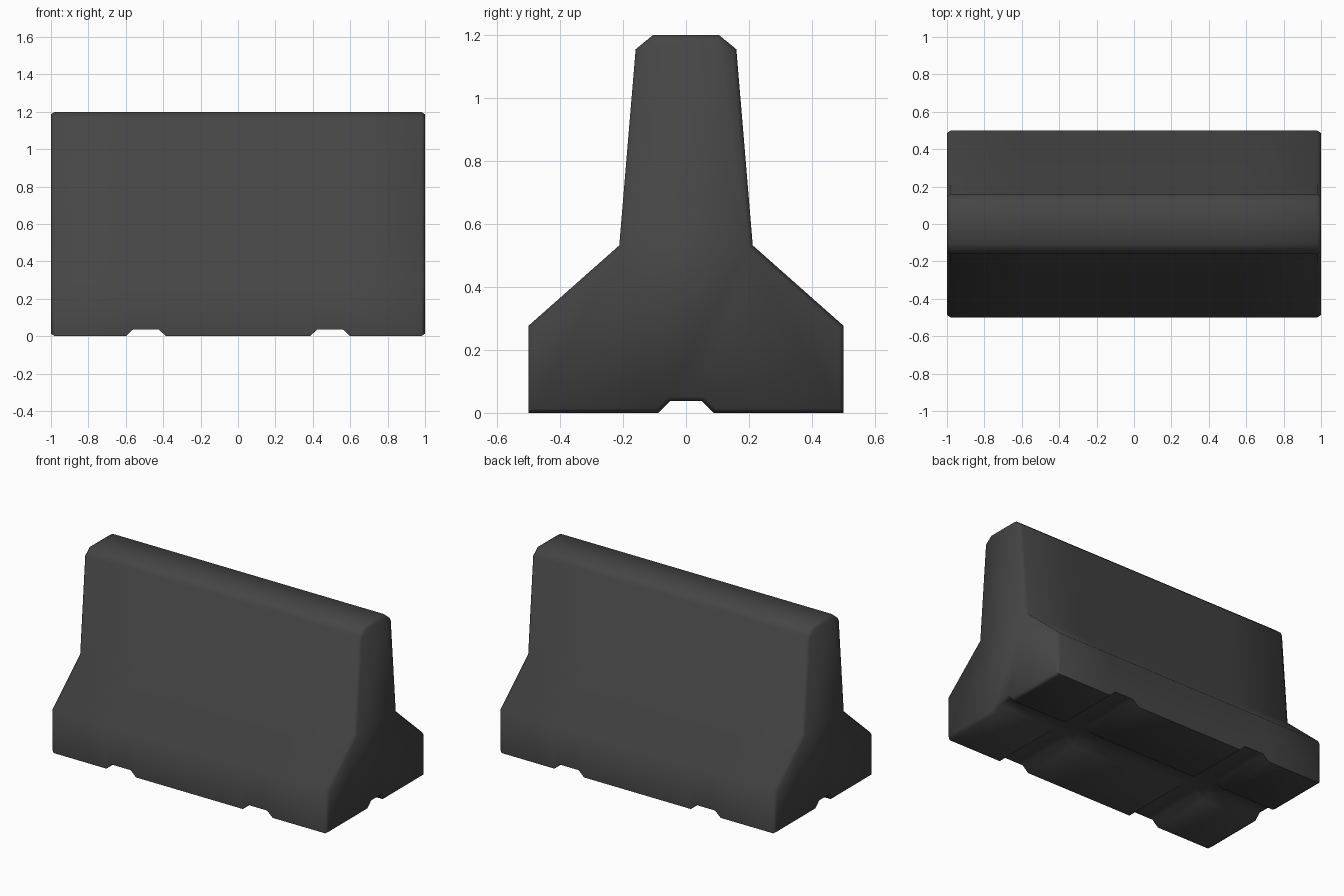
import bpy
import bmesh
import math

cube = bpy.data.objects.get("Cube")
if cube:
    bpy.data.objects.remove(cube, do_unlink=True)

GROOVE = 0.037   # height of the underside channels
BODY_END = 0.98  # where the end bevel starts

# Half cross-section (y, z), from the lengthwise channel up to the top
half = [(0.05, GROOVE), (0.088, 0), (0.5, 0), (0.5, 0.277),
        (0.212, 0.532), (0.16, 1.155), (0.105, 1.2)]
profile = half + [(-y, z) for y, z in reversed(half)]

# Stations along the length, lifted where the cross channels run
right_side = [(0.385, 0), (0.425, GROOVE), (0.56, GROOVE), (0.6, 0), (BODY_END, 0)]
stations = [(-x, lift) for x, lift in reversed(right_side)] + right_side

# Barrier body lofted through the stations
bm = bmesh.new()
rings = [[bm.verts.new((x, y, max(z, lift))) for y, z in profile]
         for x, lift in stations]
count = len(profile)
for a, b in zip(rings, rings[1:]):
    for i in range(count):
        j = (i + 1) % count
        bm.faces.new((a[i], a[j], b[j], b[i]))
caps = [bm.faces.new(rings[0]), bm.faces.new(rings[-1])]
bmesh.ops.recalc_face_normals(bm, faces=bm.faces)

# Bevelled ends
bmesh.ops.inset_individual(bm, faces=caps, thickness=0.014,
                           depth=1 - BODY_END, use_even_offset=True)

mesh = bpy.data.meshes.new("concrete_barrier")
bm.to_mesh(mesh)
bm.free()
barrier = bpy.data.objects.new("concrete_barrier", mesh)
bpy.context.collection.objects.link(barrier)

# Dark grey concrete
concrete = bpy.data.materials.new("dark_grey_concrete")
concrete.use_nodes = True
colour = (0.06, 0.06, 0.06, 1)
concrete.diffuse_color = colour
concrete.node_tree.nodes["Principled BSDF"].inputs["Base Color"].default_value = colour
mesh.materials.append(concrete)

# Soft shading across the shallow edges
bpy.ops.object.select_all(action="DESELECT")
barrier.select_set(True)
bpy.context.view_layer.objects.active = barrier
bpy.ops.object.shade_smooth_by_angle(angle=math.radians(62))
